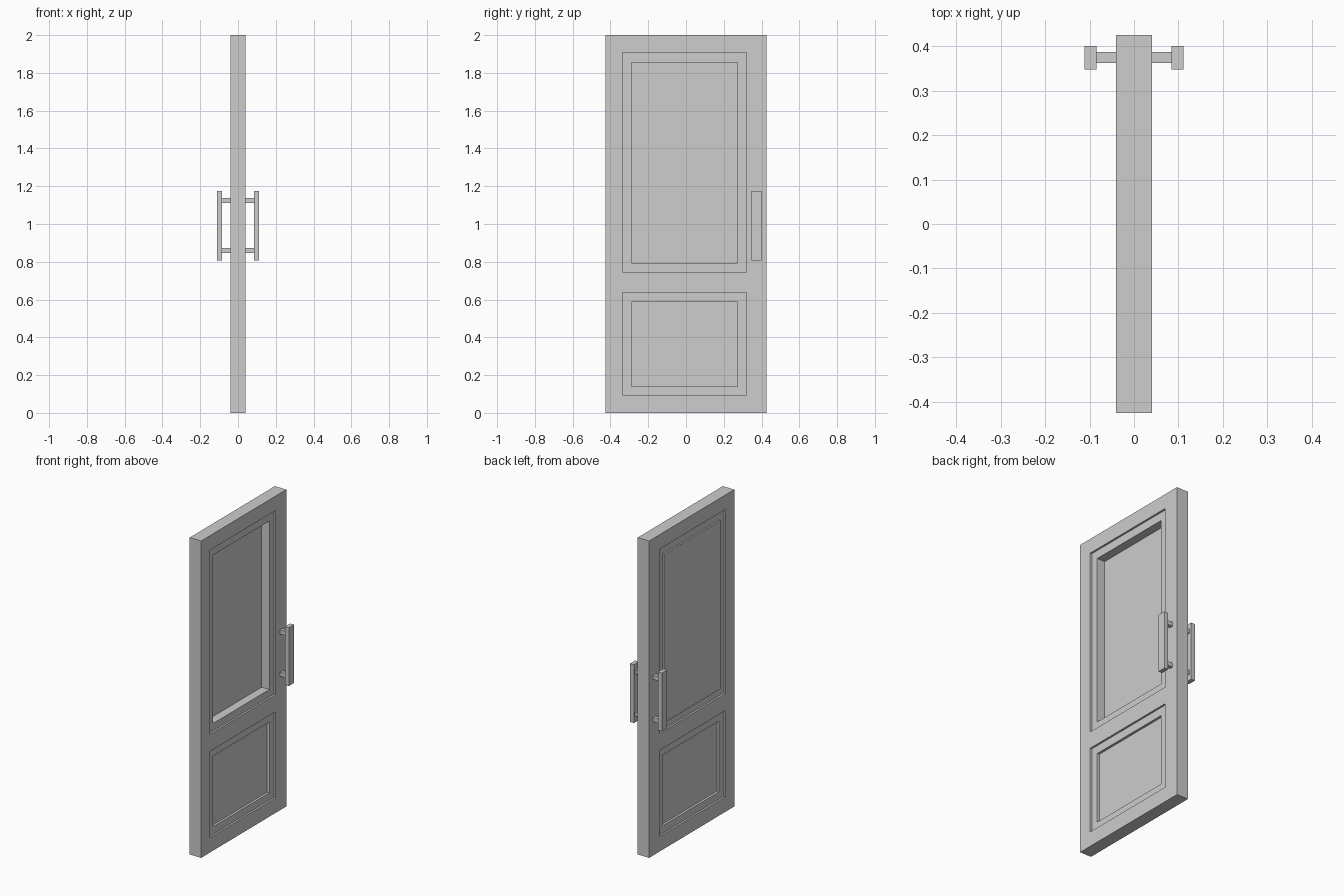
import bpy

cube = bpy.data.objects.get("Cube")
if cube:
    bpy.data.objects.remove(cube, do_unlink=True)

grey = bpy.data.materials.new("mid_grey")
grey.use_nodes = True
COLOUR = (0.61, 0.61, 0.61, 1)
grey.diffuse_color = COLOUR
grey.node_tree.nodes["Principled BSDF"].inputs["Base Color"].default_value = COLOUR


def box(name, x, y, z):
    """Box from (min, max) ranges on each axis."""
    bpy.ops.mesh.primitive_cube_add(size=1)
    ob = bpy.context.object
    ob.name = name
    ob.location = [sum(r) / 2 for r in (x, y, z)]
    ob.scale = [abs(r[1] - r[0]) for r in (x, y, z)]
    bpy.ops.object.transform_apply(location=True, rotation=False, scale=True)
    ob.data.materials.append(grey)
    return ob


HALF = 0.04       # half thickness of the door
STEP = 0.012      # depth of the outer panel step
OUTER_Y, INNER_Y = (-0.337, 0.319), (-0.289, 0.272)
UPPER_OUTER, UPPER_INNER = (0.745, 1.908), (0.793, 1.856)
LOWER_OUTER, LOWER_INNER = (0.094, 0.638), (0.141, 0.587)

# Door leaf
door = box("door_leaf", (-HALF, HALF), (-0.425, 0.425), (0, 2))

# Outer steps on both faces, then the inner recesses
cutters = []
for side in (1, -1):
    for outer_z in (UPPER_OUTER, LOWER_OUTER):
        cutters.append(box("step_cutter", (side * (HALF - STEP), side * 0.1),
                           OUTER_Y, outer_z))
    cutters.append(box("lower_cutter", (side * 0.013, side * 0.1),
                       INNER_Y, LOWER_INNER))
cutters.append(box("upper_cutter", (-0.0265, 0.1), INNER_Y, UPPER_INNER))

for cutter in cutters:
    cutter.hide_render = True
    mod = door.modifiers.new("recess", "BOOLEAN")
    mod.operation = "DIFFERENCE"
    mod.solver = "EXACT"
    mod.object = cutter
bpy.context.view_layer.objects.active = door
for mod in list(door.modifiers):
    bpy.ops.object.modifier_apply(modifier=mod.name)
for cutter in cutters:
    bpy.data.objects.remove(cutter, do_unlink=True)

# Upper panel, raised inside its step on the right face
box("upper_panel", (-0.038, STEP - HALF), INNER_Y, UPPER_INNER)

# Pull handles on both faces, each with two square posts
for side, label in ((1, "left"), (-1, "right")):
    box(label + "_handle_bar", (side * 0.0845, side * 0.1115),
        (0.348, 0.4), (0.808, 1.176))
    for z, level in ((0.859, "lower"), (1.125, "upper")):
        box(f"{label}_{level}_handle_post", (side * HALF, side * 0.0845),
            (0.362, 0.387), (z - 0.013, z + 0.013))
